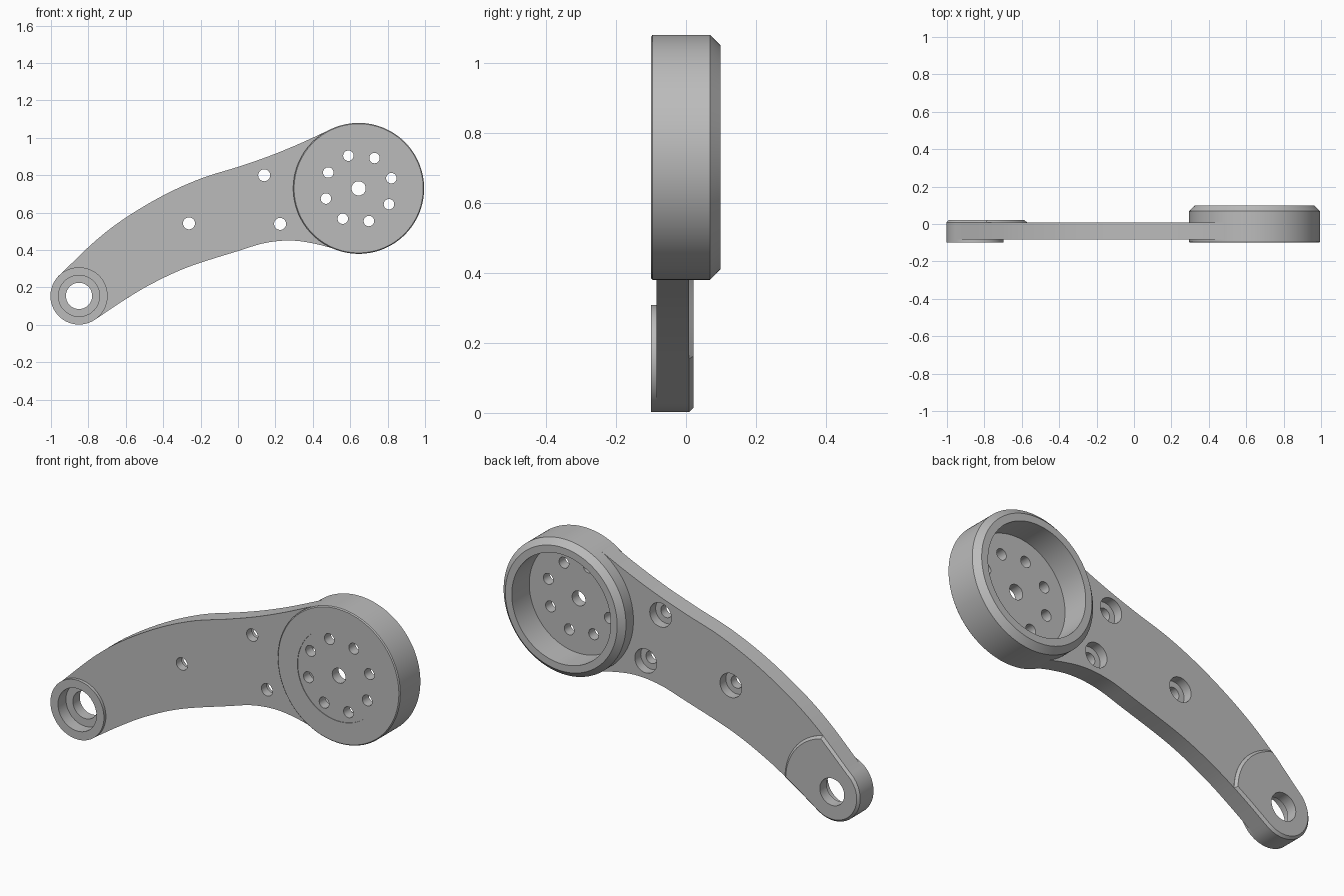
import bpy
import bmesh
from math import cos, sin, pi, radians
from mathutils import Vector

if "Cube" in bpy.data.objects:
    bpy.data.objects.remove(bpy.data.objects["Cube"])

grey = bpy.data.materials.new("plain grey")
grey.use_nodes = True
grey.diffuse_color = (0.5, 0.5, 0.5, 1)
grey.node_tree.nodes["Principled BSDF"].inputs["Base Color"].default_value = (0.5, 0.5, 0.5, 1)

HUB = (0.645, 0.73)
PIVOT = (-0.85, 0.155)
ARM_FRONT, ARM_BACK = -0.084, 0.008


def make_object(name, bm):
    bmesh.ops.recalc_face_normals(bm, faces=bm.faces)
    mesh = bpy.data.meshes.new(name)
    bm.to_mesh(mesh)
    bm.free()
    mesh.materials.append(grey)
    obj = bpy.data.objects.new(name, mesh)
    bpy.context.collection.objects.link(obj)
    return obj


def lathe(name, centre, profile, steps=96):
    """Spin a (radius, y) profile around a y-directed axis."""
    bm = bmesh.new()
    verts = [bm.verts.new((centre[0] + r, y, centre[1])) for r, y in profile]
    edges = [bm.edges.new(pair) for pair in zip(verts, verts[1:])]
    bmesh.ops.spin(bm, geom=verts + edges, cent=(centre[0], 0, centre[1]),
                   axis=(0, 1, 0), angle=2 * pi, steps=steps)
    bmesh.ops.remove_doubles(bm, verts=bm.verts, dist=0.0001)
    return make_object(name, bm)


def cylinder(name, centre, radius, y0, y1, steps=48):
    return lathe(name, centre, [(0, y0), (radius, y0), (radius, y1), (0, y1)], steps)


def prism(name, outline, y0, y1):
    """Extrude an (x, z) outline along y."""
    bm = bmesh.new()
    face = bm.faces.new([bm.verts.new((x, y0, z)) for x, z in outline])
    ext = bmesh.ops.extrude_face_region(bm, geom=[face])
    moved = [g for g in ext["geom"] if isinstance(g, bmesh.types.BMVert)]
    bmesh.ops.translate(bm, verts=moved, vec=(0, y1 - y0, 0))
    return make_object(name, bm)


def boolean(obj, tool, operation="DIFFERENCE"):
    """Apply a boolean and remove the tool."""
    mod = obj.modifiers.new("cut", "BOOLEAN")
    mod.operation, mod.solver, mod.object = operation, "EXACT", tool
    depsgraph = bpy.context.evaluated_depsgraph_get()
    mesh = bpy.data.meshes.new_from_object(obj.evaluated_get(depsgraph))
    obj.modifiers.clear()
    obj.data = mesh
    bpy.data.objects.remove(tool)


def drill(obj, centre, radius, y0=-0.3, y1=0.3):
    boolean(obj, cylinder("cutter", centre, radius, y0, y1))


def smooth_path(points, steps=8):
    """Catmull-Rom curve through the points."""
    p = [Vector(q) for q in points]
    p = [2 * p[0] - p[1]] + p + [2 * p[-1] - p[-2]]
    out = []
    for a, b, c, d in zip(p, p[1:], p[2:], p[3:]):
        for i in range(steps):
            t = i / steps
            out.append(0.5 * (2 * b + (c - a) * t + (2 * a - 5 * b + 4 * c - d) * t * t
                              + (3 * b - a - 3 * c + d) * t ** 3))
    return out + [p[-2]]


# Arm outline: upper edge, rounded pivot end, lower edge
upper = smooth_path([(0.49, 1.043), (0.32, 0.965), (0.16, 0.9), (0, 0.845), (-0.2, 0.782),
                     (-0.4, 0.692), (-0.605, 0.57), (-0.765, 0.447), (-0.944, 0.276)])
lower = smooth_path([(-0.76, 0.031), (-0.62, 0.125), (-0.47, 0.215), (-0.27, 0.308), (0, 0.395),
                     (0.145, 0.438), (0.28, 0.451), (0.41, 0.434), (0.57, 0.392)])
tip = [(PIVOT[0] + 0.153 * cos(radians(a)), PIVOT[1] + 0.153 * sin(radians(a)))
       for a in range(132, 305, 4)]
outline = upper + tip + lower

arm = prism("arm", outline, ARM_FRONT, ARM_BACK)
drill(arm, HUB, 0.31)

# Counterbored screw holes in the arm
for spot in [(0.14, 0.8), (0.225, 0.54), (-0.262, 0.543)]:
    drill(arm, spot, 0.032)
    drill(arm, spot, 0.062, -0.04, 0.3)

# Raised pad behind the pivot, following the arm edge with a chamfer
pad = prism("pivot_pad", outline, 0, 0.021)
boolean(pad, cylinder("cutter", PIVOT, 0.277, -0.3, 0.3, 96), "INTERSECT")
bm = bmesh.new()
bm.from_mesh(pad.data)
bmesh.ops.remove_doubles(bm, verts=bm.verts, dist=0.001)
rim = [e for e in bm.edges if all(v.co.y > 0.02 for v in e.verts)
       and any(abs(f.normal.y) < 0.5 for f in e.link_faces)]
bmesh.ops.bevel(bm, geom=rim, offset=0.012, segments=1, affect="EDGES", clamp_overlap=False)
bm.to_mesh(pad.data)
bm.free()

# Front boss at the pivot
boss = cylinder("pivot_boss", PIVOT, 0.153, -0.1, -0.08, 96)

# Pivot bore with a wider seat at the front
for part in (arm, pad, boss):
    drill(part, PIVOT, 0.07)
for part in (arm, boss):
    drill(part, PIVOT, 0.11, -0.3, -0.035)

# Round housing, open at the back
housing = lathe("round_housing", HUB, [
    (0, -0.097), (0.235, -0.097), (0.235, -0.1), (0.345, -0.1), (0.35, -0.095),
    (0.35, 0.069), (0.32, 0.098), (0.283, 0.098), (0.283, -0.045), (0, -0.045)], 128)
drill(housing, HUB, 0.038)
for i in range(8):
    a = radians(17.4 + 45 * i)
    drill(housing, (HUB[0] + 0.183 * cos(a), HUB[1] + 0.183 * sin(a)), 0.028)

# Smooth shading with sharp edges kept
for part in (arm, pad, boss, housing):
    bpy.ops.object.select_all(action="DESELECT")
    part.select_set(True)
    bpy.context.view_layer.objects.active = part
    bpy.ops.object.shade_smooth_by_angle(angle=radians(25))
